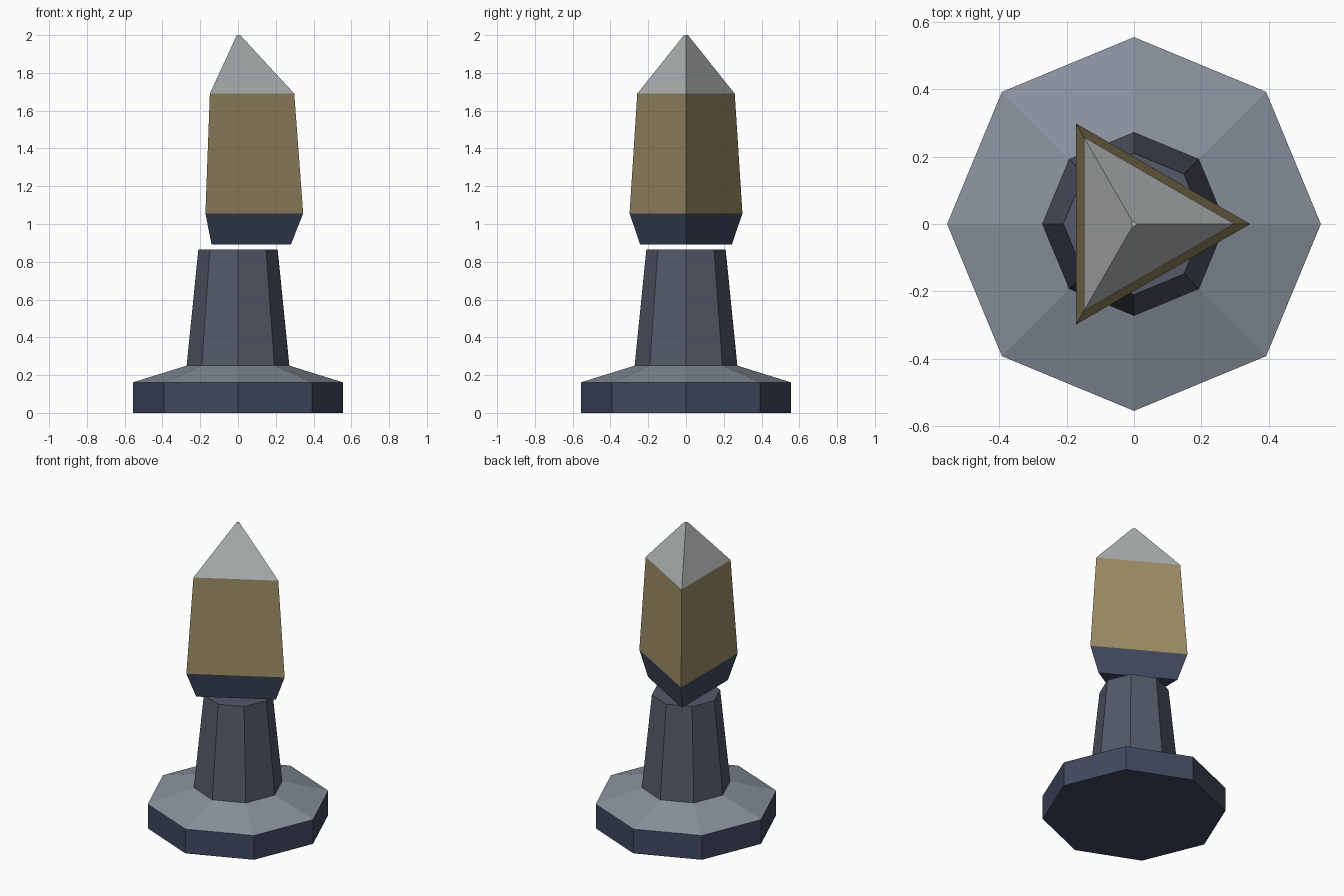
import bpy, bmesh
from math import cos, sin, tau

if "Cube" in bpy.data.objects:
    bpy.data.objects.remove(bpy.data.objects["Cube"])


def material(name, rgb):
    m = bpy.data.materials.new(name)
    m.diffuse_color = (*rgb, 1)
    m.use_nodes = True
    m.node_tree.nodes["Principled BSDF"].inputs["Base Color"].default_value = m.diffuse_color
    return m


navy = material("navy", (0.05, 0.065, 0.115))
steel = material("steel", (0.087, 0.10, 0.14))
pale = material("pale_slate", (0.246, 0.283, 0.334))
brass = material("brass", (0.333, 0.262, 0.132))
silver = material("silver", (0.44, 0.46, 0.46))


def prism(name, sides, profile, mats):
    """Stack of (radius, z) rings; one material per band, caps match their band."""
    bm = bmesh.new()
    rings = [[bm.verts.new((r * cos(tau * i / sides), r * sin(tau * i / sides), z))
              for i in range(sides)] for r, z in profile]
    for band, (lo, hi) in enumerate(zip(rings, rings[1:])):
        for i in range(sides):
            j = (i + 1) % sides
            bm.faces.new((lo[i], lo[j], hi[j], hi[i])).material_index = band
    bm.faces.new(rings[0][::-1])
    bm.faces.new(rings[-1]).material_index = len(mats) - 1
    mesh = bpy.data.meshes.new(name)
    bm.to_mesh(mesh)
    bm.free()
    for m in mats:
        mesh.materials.append(m)
    obj = bpy.data.objects.new(name, mesh)
    bpy.context.collection.objects.link(obj)
    return obj


# Octagonal foot with sloped top, and the tapered column on it
prism("foot_and_column", 8,
      [(0.555, 0), (0.555, 0.162), (0.272, 0.25), (0.21, 0.865)],
      [navy, pale, steel])

# Floating three-sided crystal: collar, body and pointed tip
prism("crystal", 3,
      [(0.28, 0.891), (0.345, 1.056), (0.298, 1.69), (0.012, 2.0)],
      [navy, brass, silver])
